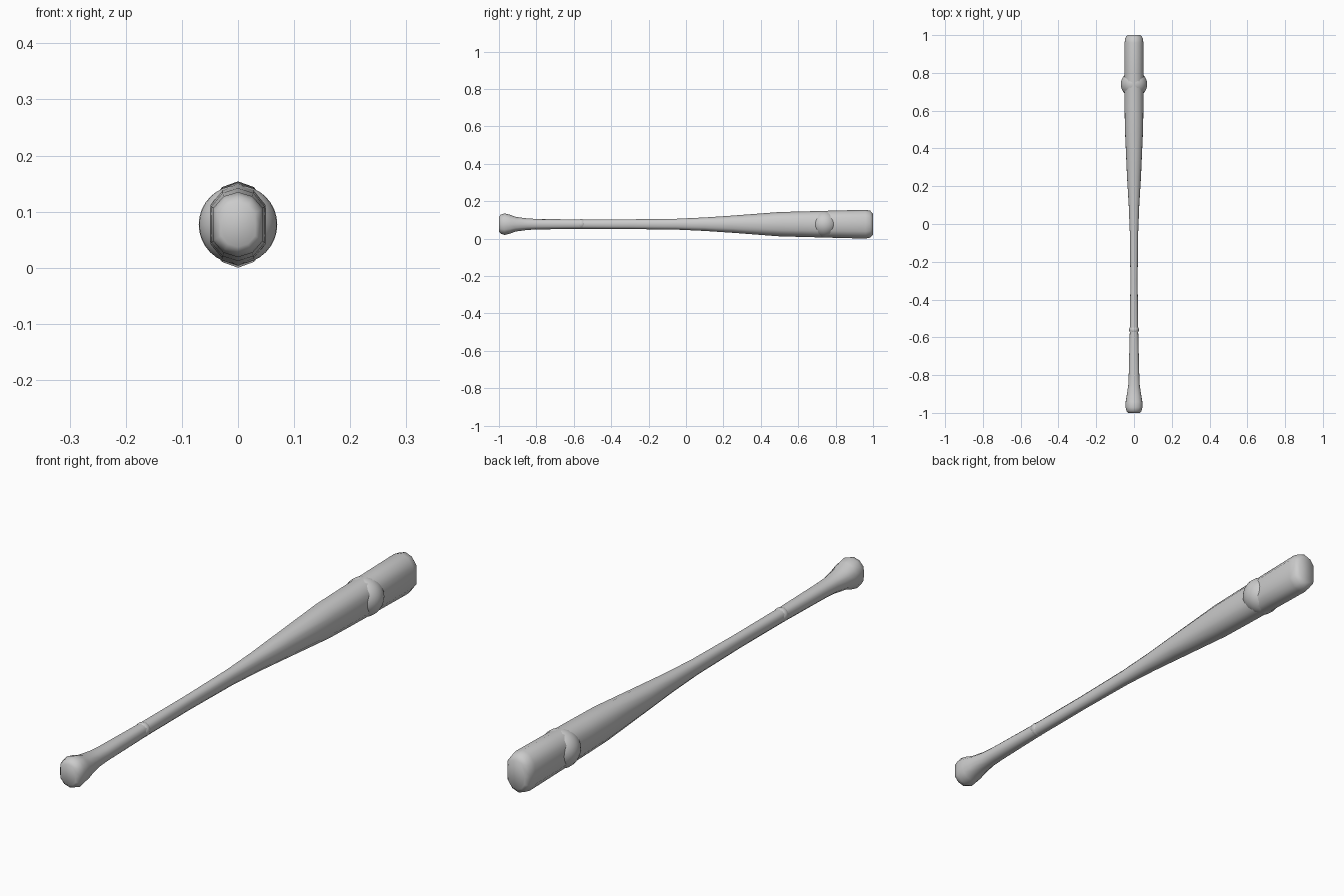
import bpy, bmesh, math

if "Cube" in bpy.data.objects:
    bpy.data.objects.remove(bpy.data.objects["Cube"])

ZC, SIDES = 0.08, 12


def section(bm, y, a, b):
    # Slightly flat-sided oval ring
    ring = []
    for i in range(SIDES):
        t = 2 * math.pi * i / SIDES
        x = max(-1, min(1, 1.14 * math.sin(t)))
        ring.append(bm.verts.new((a * x, y, ZC + b * math.cos(t))))
    return ring


def loft(name, stations):
    bm = bmesh.new()
    rings = [section(bm, *s) for s in stations]
    for r, s in zip(rings, rings[1:]):
        for i in range(SIDES):
            j = (i + 1) % SIDES
            bm.faces.new((r[i], r[j], s[j], s[i]))
    bm.faces.new(rings[0])
    bm.faces.new(rings[-1])
    bmesh.ops.recalc_face_normals(bm, faces=bm.faces)
    me = bpy.data.meshes.new(name)
    bm.to_mesh(me)
    bm.free()
    ob = bpy.data.objects.new(name, me)
    bpy.context.collection.objects.link(ob)
    smooth(ob)
    return ob


def smooth(ob):
    bpy.ops.object.select_all(action='DESELECT')
    ob.select_set(True)
    bpy.context.view_layer.objects.active = ob
    bpy.ops.object.shade_smooth_by_angle(angle=math.radians(60))


def ball(name, y, z, r):
    bpy.ops.mesh.primitive_uv_sphere_add(segments=32, ring_count=16, radius=r, location=(0, y, z))
    ob = bpy.context.object
    ob.name = name
    smooth(ob)


# Bat body: (y, half width, half height) from knob to barrel tip
loft("bat_body", [
    (-1.0, 0.031, 0.040), (-0.99, 0.040, 0.051), (-0.97, 0.045, 0.058),
    (-0.94, 0.044, 0.050), (-0.91, 0.039, 0.039), (-0.85, 0.030, 0.031),
    (-0.80, 0.028, 0.028), (-0.56, 0.022, 0.025), (-0.30, 0.019, 0.026),
    (-0.05, 0.022, 0.029), (0.10, 0.028, 0.036), (0.25, 0.037, 0.046),
    (0.50, 0.048, 0.065), (0.62, 0.050, 0.068), (0.80, 0.050, 0.073),
    (0.96, 0.050, 0.077), (0.985, 0.046, 0.072), (1.0, 0.035, 0.056)])

# Ball set into the barrel, and small one at the grip
ball("barrel_ball", 0.74, ZC, 0.07)
ball("grip_ball", -0.56, ZC + 0.001, 0.026)

# Rest the lowest point on the ground
bpy.context.view_layer.update()
low = min((o.matrix_world @ v.co).z for o in bpy.context.scene.objects for v in o.data.vertices)
for o in bpy.context.scene.objects:
    o.location.z -= low
